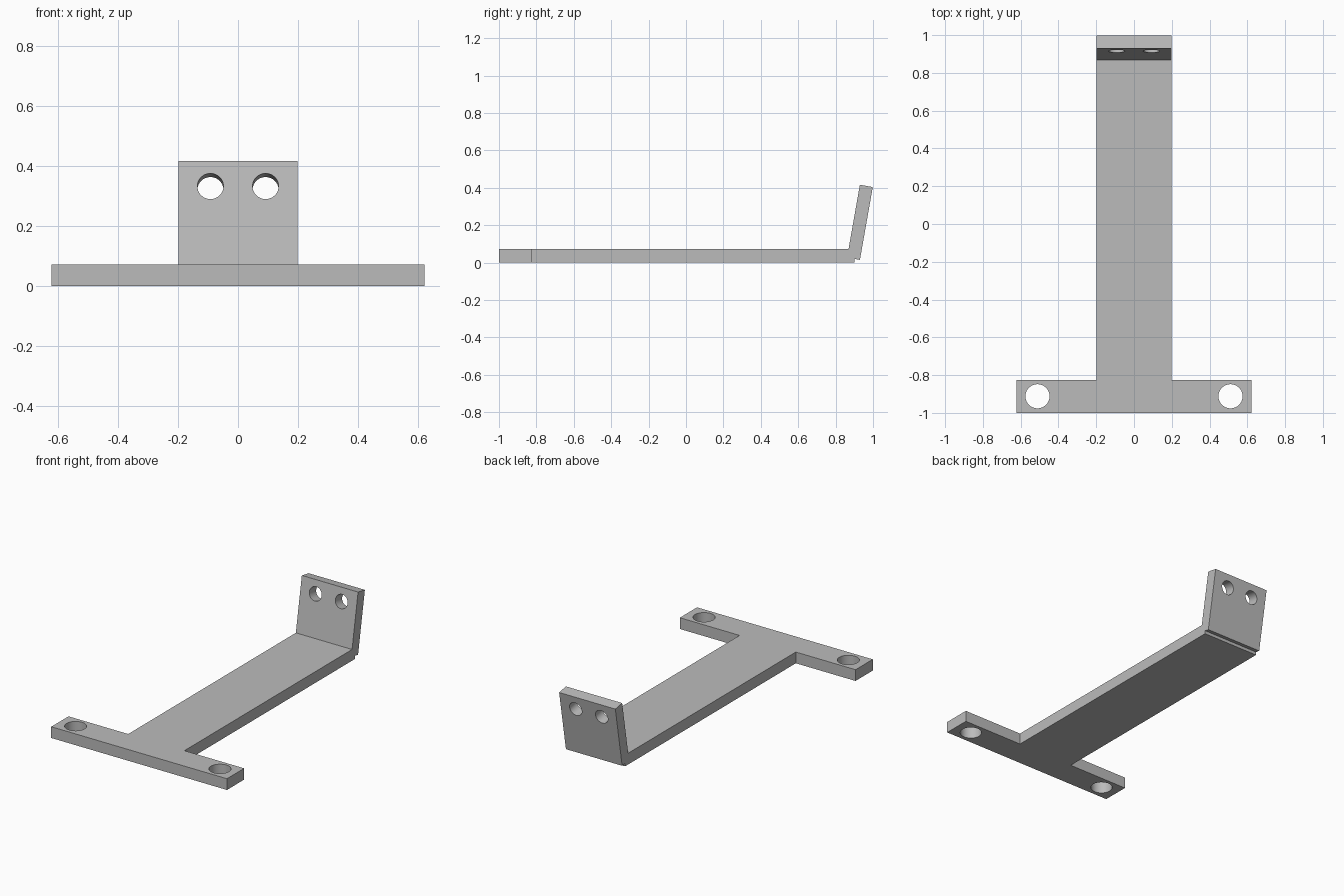
import bpy, bmesh, math
from mathutils import Matrix, Vector

if "Cube" in bpy.data.objects:
    bpy.data.objects.remove(bpy.data.objects["Cube"], do_unlink=True)

THICK = 0.072
TILT = math.radians(10)
HINGE = Vector((0, 0.93, 0.015))   # lower outer edge of the tab

grey = bpy.data.materials.new("grey metal")
grey.use_nodes = True
colour = (0.5, 0.5, 0.5, 1)
grey.diffuse_color = colour
grey.node_tree.nodes["Principled BSDF"].inputs["Base Color"].default_value = colour


def add_object(name, bm):
    mesh = bpy.data.meshes.new(name)
    bmesh.ops.recalc_face_normals(bm, faces=bm.faces)
    bm.to_mesh(mesh)
    bm.free()
    mesh.materials.append(grey)
    obj = bpy.data.objects.new(name, mesh)
    bpy.context.collection.objects.link(obj)
    return obj


def slab(name, outline, height):
    bm = bmesh.new()
    face = bm.faces.new([bm.verts.new((x, y, 0)) for x, y in outline])
    grown = bmesh.ops.extrude_face_region(bm, geom=[face])["geom"]
    verts = [v for v in grown if isinstance(v, bmesh.types.BMVert)]
    bmesh.ops.translate(bm, verts=verts, vec=(0, 0, height))
    return add_object(name, bm)


def cylinder(name, radius, matrix):
    bm = bmesh.new()
    bmesh.ops.create_cone(bm, cap_ends=True, segments=48, radius1=radius,
                          radius2=radius, depth=0.3, matrix=matrix)
    return add_object(name, bm)


def combine(target, other, operation):
    mod = target.modifiers.new(operation.lower(), 'BOOLEAN')
    mod.operation = operation
    mod.solver = 'EXACT'
    mod.object = other
    bpy.context.view_layer.objects.active = target
    bpy.ops.object.modifier_apply(modifier=mod.name)
    bpy.data.objects.remove(other, do_unlink=True)


# T-shaped base: crossbar at the front, long strip running back
half = [(0.622, -1), (0.622, -0.826), (0.199, -0.826), (0.199, 0.9)]
bracket = slab("bracket", half + [(-x, y) for x, y in reversed(half)], THICK)

# Tilted end tab, built upright about its lower outer edge
tilt = Matrix.Translation(HINGE) @ Matrix.Rotation(-TILT, 4, 'X')
tab = slab("end_tab", [(-0.199, -0.07), (0.199, -0.07), (0.199, 0), (-0.199, 0)], 0.395)
tab.data.transform(tilt)
combine(bracket, tab, 'UNION')

# Mounting holes in the crossbar and through the tab
for side in (-1, 1):
    bar_hole = Matrix.Translation((side * 0.511, -0.912, 0))
    tab_hole = (tilt @ Matrix.Translation((side * 0.092, 0, 0.31))
                @ Matrix.Rotation(math.pi / 2, 4, 'X'))
    combine(bracket, cylinder("bar_hole_cutter", 0.064, bar_hole), 'DIFFERENCE')
    combine(bracket, cylinder("tab_hole_cutter", 0.0435, tab_hole), 'DIFFERENCE')

# Round hole walls, crisp edges
bpy.ops.object.select_all(action='DESELECT')
bracket.select_set(True)
bpy.context.view_layer.objects.active = bracket
bpy.ops.object.shade_smooth_by_angle(angle=math.radians(30))
